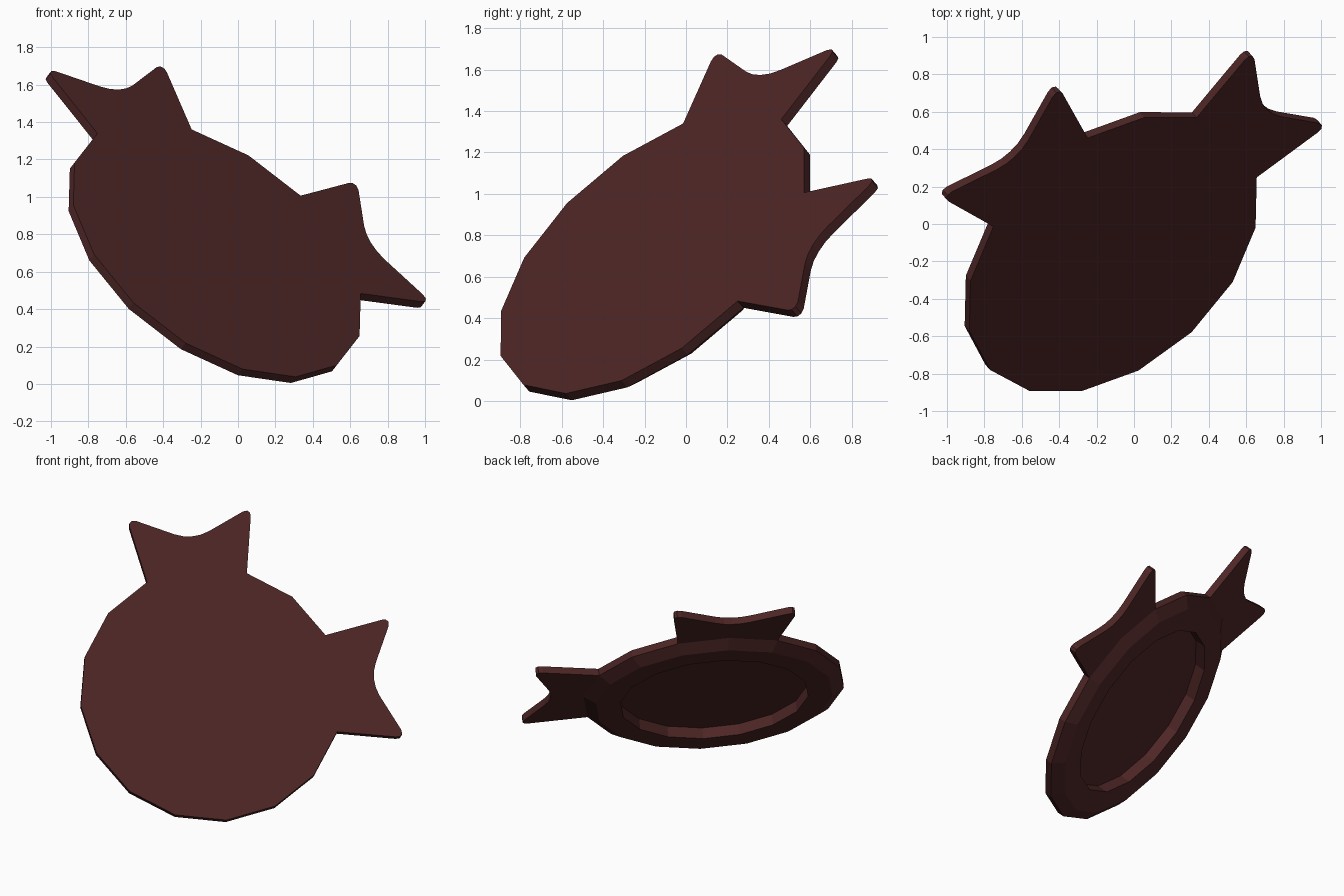
import bpy, bmesh, math
from mathutils import Vector, Matrix

if "Cube" in bpy.data.objects:
    bpy.data.objects.remove(bpy.data.objects["Cube"])

# One flat colour
brown = bpy.data.materials.new("dark red brown")
brown.diffuse_color = (0.075, 0.019, 0.019, 1)
brown.use_nodes = True
brown.node_tree.nodes["Principled BSDF"].inputs["Base Color"].default_value = brown.diffuse_color

# Tilted frame: local x / y point along the two tabs, z is the front of the plate
nz = Vector((0.503, -0.564, 0.654)).normalized()
ax = Vector((0.728, 0.684, 0.03))
ax = (ax - nz * ax.dot(nz)).normalized()
ay = nz.cross(ax)
frame = Matrix((ax, ay, nz)).transposed().to_4x4()
frame.translation = (-0.112, -0.162, 0.72)
SIDES = 16


def finish(bm, name):
    bmesh.ops.recalc_face_normals(bm, faces=bm.faces)
    me = bpy.data.meshes.new(name)
    bm.to_mesh(me)
    bm.free()
    me.materials.append(brown)
    ob = bpy.data.objects.new(name, me)
    bpy.context.collection.objects.link(ob)
    ob.matrix_world = frame


# Round plate: flat front, straight rim, chamfer, back ring and recess
bm = bmesh.new()
profile = [(0.903, 0), (0.903, -0.05), (0.82, -0.105), (0.65, -0.105), (0.65, -0.025)]
rings = [[bm.verts.new((r * math.cos(2 * math.pi * i / SIDES),
                        r * math.sin(2 * math.pi * i / SIDES), z)) for i in range(SIDES)]
         for r, z in profile]
for a, b in zip(rings, rings[1:]):
    for i in range(SIDES):
        j = (i + 1) % SIDES
        bm.faces.new((a[i], a[j], b[j], b[i]))
bm.faces.new(rings[0])
bm.faces.new(rings[-1])
finish(bm, "round_plate")

# Flared tabs with a notched end, mirrored half outline
half = [(0.33, 0.80), (0.346, 0.834), (0.42, 1.235), (0.418, 1.262), (0.40, 1.278),
        (0.37, 1.274), (0.12, 1.156), (0.06, 1.136)]
outline = half + [(0, 1.13)] + [(-x, y) for x, y in reversed(half)]


def tab(name, turn):
    bm = bmesh.new()
    rot = Matrix.Rotation(turn, 3, 'Z')
    face = bm.faces.new([bm.verts.new(rot @ Vector((x, y, 0))) for x, y in outline])
    new = bmesh.ops.extrude_face_region(bm, geom=[face])["geom"]
    bmesh.ops.translate(bm, vec=(0, 0, -0.05),
                        verts=[v for v in new if isinstance(v, bmesh.types.BMVert)])
    finish(bm, name)


tab("upper_tab", 0)
tab("side_tab", -math.pi / 2)
